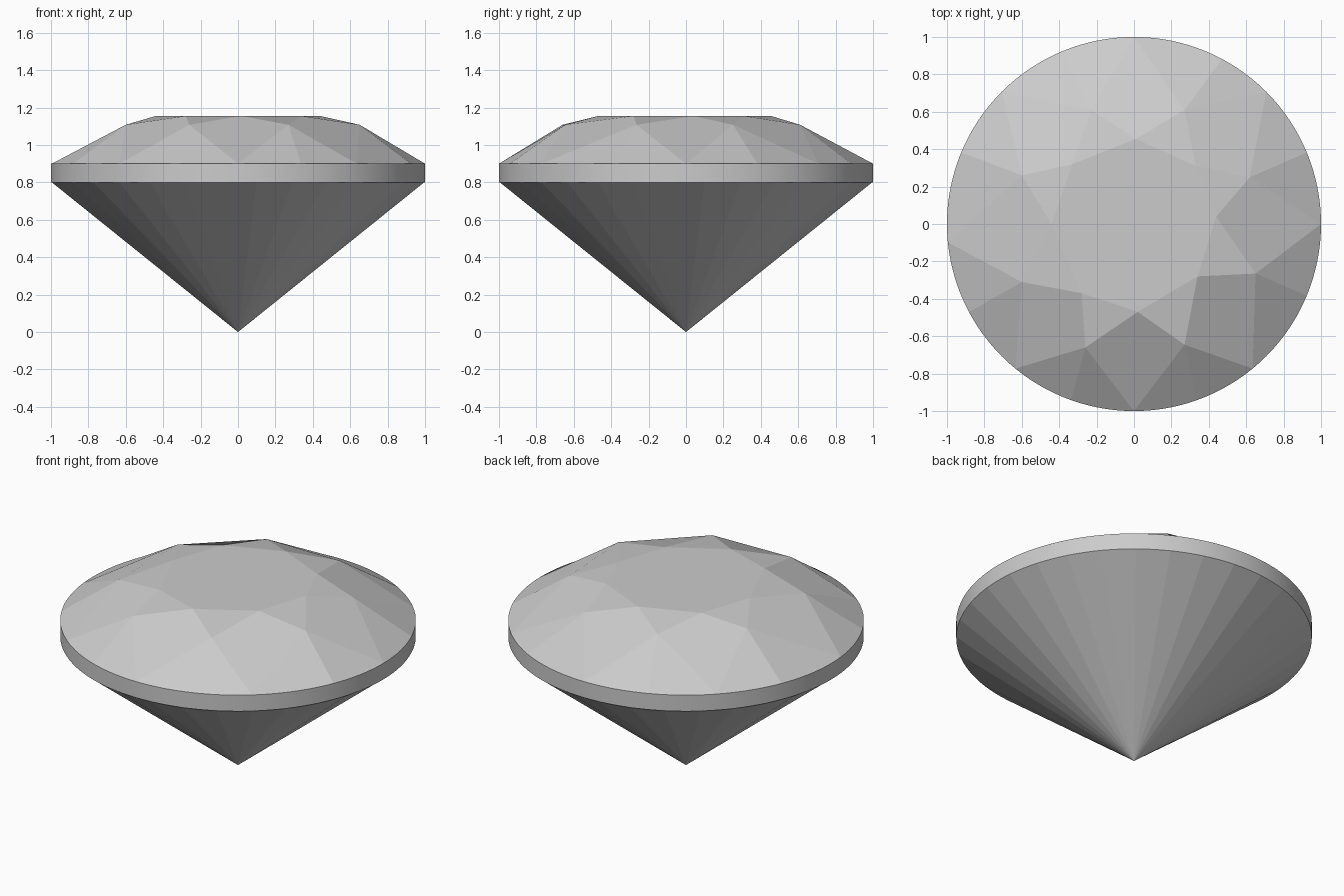
import bpy, bmesh
from math import cos, sin, tau

if "Cube" in bpy.data.objects:
    bpy.data.objects.remove(bpy.data.objects["Cube"])

N = 128                      # segments around the round girdle
Z_LOW, Z_HIGH = 0.80, 0.90   # girdle band
Z_MID, Z_TABLE = 1.108, 1.155

# hand-cut crown corners, counter-clockwise from +x
table_xy = [(.44, .04), (.33, .31), (.01, .455), (-.33, .32),
            (-.44, .0), (-.28, -.37), (.02, -.47), (.34, -.28)]
mid_xy = [(.62, .25), (.27, .61), (-.23, .61), (-.60, .26),
          (-.60, -.31), (-.26, -.66), (.27, -.645), (.65, -.265)]
tips = [0, 16, 32, 48, 66, 82, 96, 110]      # girdle index of each kite tip
splits = [8, 22, 40, 56, 74, 89, 103, 120]   # girdle index between the tips

bm = bmesh.new()


def ring(z):
    return [bm.verts.new((cos(tau * i / N), sin(tau * i / N), z)) for i in range(N)]


low, high = ring(Z_LOW), ring(Z_HIGH)
table = [bm.verts.new((x, y, Z_TABLE)) for x, y in table_xy]
mid = [bm.verts.new((x, y, Z_MID)) for x, y in mid_xy]
culet = bm.verts.new((0, 0, 0))


def arc(verts, a, b):
    return [verts[i % N] for i in range(a, b + 1)]


# girdle band, smooth
for i in range(N):
    j = (i + 1) % N
    bm.faces.new((low[i], low[j], high[j], high[i])).smooth = True

# pavilion facets down to the point
for i in range(0, N, 4):
    bm.faces.new([culet] + arc(low, i - 2, i + 2)[::-1])

# crown: table, stars, kites and upper girdle facets
bm.faces.new(table)
for k in range(8):
    n = (k + 1) % 8
    end = tips[n] if n else N
    bm.faces.new((table[k], mid[k], table[n]))
    bm.faces.new((mid[k - 1], high[tips[k]], mid[k], table[k]))
    bm.faces.new([mid[k]] + arc(high, tips[k], splits[k]))
    bm.faces.new([mid[k]] + arc(high, splits[k], end))

bmesh.ops.recalc_face_normals(bm, faces=bm.faces)
mesh = bpy.data.meshes.new("cut_gemstone")
bm.to_mesh(mesh)
bm.free()
bpy.context.collection.objects.link(bpy.data.objects.new("cut_gemstone", mesh))
